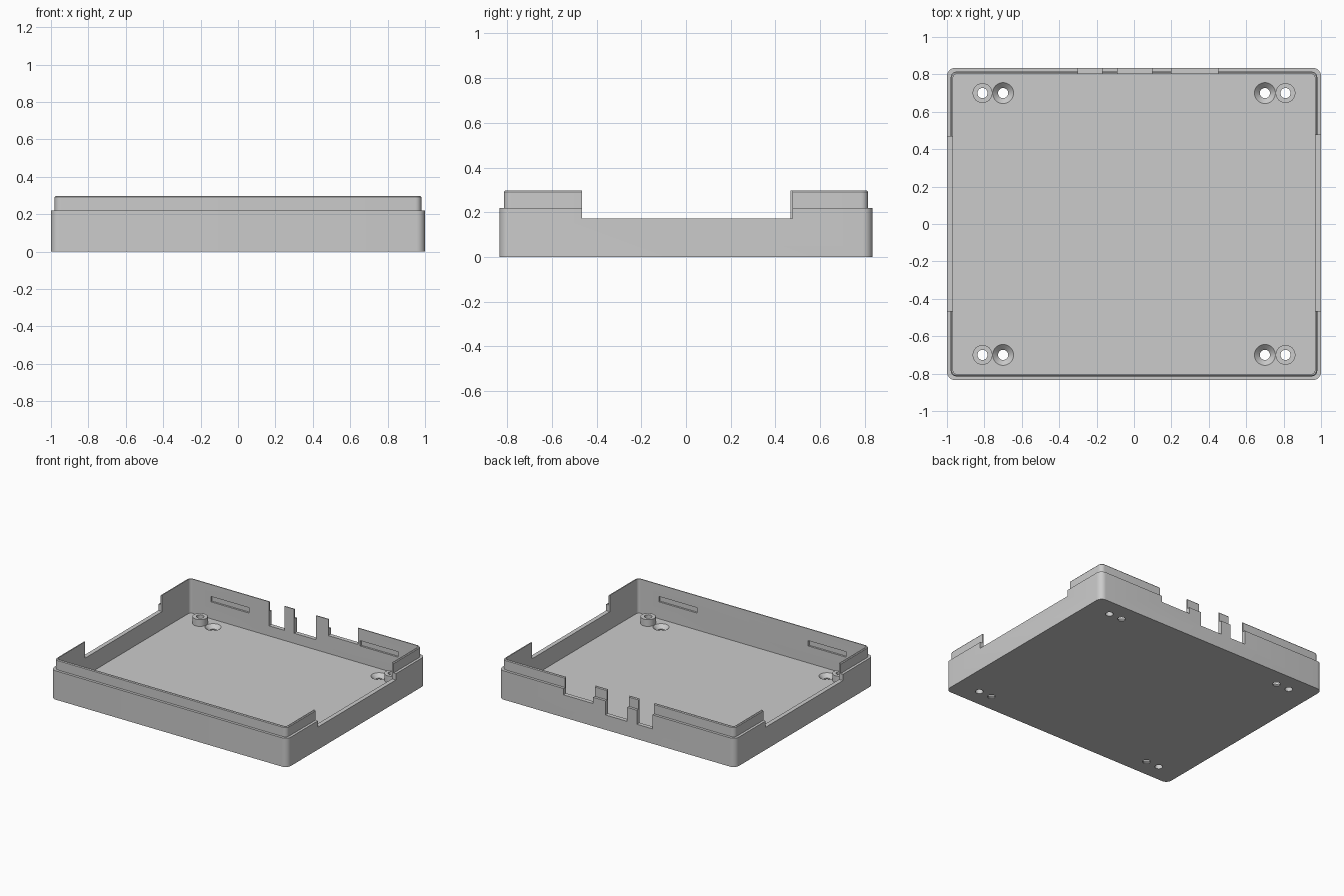
import bpy
import bmesh
from math import cos, sin, pi

cube = bpy.data.objects.get("Cube")
if cube:
    bpy.data.objects.remove(cube, do_unlink=True)

grey = bpy.data.materials.new("light grey plastic")
grey.use_nodes = True
grey.diffuse_color = (0.6, 0.6, 0.6, 1)
shader = next(n for n in grey.node_tree.nodes if n.type == "BSDF_PRINCIPLED")
shader.inputs["Base Color"].default_value = (0.6, 0.6, 0.6, 1)


def rounded_rect(hx, hy, r, z, steps=8):
    """Ring of points around a rectangle with rounded corners."""
    points = []
    for i, (sx, sy) in enumerate([(1, 1), (-1, 1), (-1, -1), (1, -1)]):
        for k in range(steps + 1):
            a = (i + k / steps) * pi / 2
            points.append((sx * (hx - r) + r * cos(a), sy * (hy - r) + r * sin(a), z))
    return points


def circle(x, y, r, z, sides=32):
    return [(x + r * cos(2 * pi * k / sides), y + r * sin(2 * pi * k / sides), z)
            for k in range(sides)]


def loft(bm, rings, closed=False):
    """Skin successive rings, either capped or joined end to start."""
    loops = [[bm.verts.new(p) for p in ring] for ring in rings]
    pairs = list(zip(loops, loops[1:]))
    if closed:
        pairs.append((loops[-1], loops[0]))
    else:
        bm.faces.new(loops[0][::-1])
        bm.faces.new(loops[-1])
    n = len(loops[0])
    for a, b in pairs:
        for k in range(n):
            bm.faces.new((a[k], a[(k + 1) % n], b[(k + 1) % n], b[k]))


def box(bm, x0, x1, y0, y1, z0, z1):
    loft(bm, [[(x0, y0, z), (x1, y0, z), (x1, y1, z), (x0, y1, z)] for z in (z0, z1)])


def finish(bm, name):
    bmesh.ops.recalc_face_normals(bm, faces=bm.faces)
    mesh = bpy.data.meshes.new(name)
    bm.to_mesh(mesh)
    bm.free()
    mesh.materials.append(grey)
    obj = bpy.data.objects.new(name, mesh)
    bpy.context.collection.objects.link(obj)
    return obj


def select(obj):
    bpy.ops.object.select_all(action="DESELECT")
    obj.select_set(True)
    bpy.context.view_layer.objects.active = obj


FLOOR, SHOULDER, TOP, SILL = 0.036, 0.22, 0.297, 0.172
WALL_Y, INNER_Y = 0.835, 0.803
BOSS_X, SCREW_X, HOLE_Y, HOLE_R = 0.81, 0.70, 0.70, 0.027
corners = [(sx, sy) for sx in (-1, 1) for sy in (-1, 1)]

# Tray: floor, outer wall, stepped thin lip and hollow inside
bm = bmesh.new()
loft(bm, [
    rounded_rect(1, WALL_Y, 0.045, 0),
    rounded_rect(1, WALL_Y, 0.045, SHOULDER),
    rounded_rect(0.98, 0.815, 0.032, SHOULDER),
    rounded_rect(0.98, 0.815, 0.032, TOP - 0.006),
    rounded_rect(0.975, 0.81, 0.028, TOP),
    rounded_rect(0.967, INNER_Y, 0.022, TOP),
    rounded_rect(0.967, INNER_Y, 0.022, FLOOR),
])
tray = finish(bm, "tray")

# Cutters: side cutaways, rear ports, latch slots, screw holes
bm = bmesh.new()
box(bm, -1.1, -0.9, -0.465, 0.467, SILL, 0.5)
box(bm, 0.9, 1.1, -0.465, 0.477, SILL, 0.5)
for x0, x1, z in [(-0.30, -0.17, 0.113), (-0.088, 0.095, 0.113), (0.20, 0.45, SILL)]:
    box(bm, x0, x1, 0.75, 0.9, z, 0.5)
for sx, sy in corners:
    xs = sorted((sx * 0.47, sx * 0.79))
    ys = sorted((sy * 0.75, sy * 0.817))
    box(bm, *xs, *ys, 0.165, 0.206)
    loft(bm, [circle(sx * BOSS_X, sy * HOLE_Y, HOLE_R, z) for z in (-0.1, 0.1)])
    loft(bm, [circle(sx * SCREW_X, sy * HOLE_Y, r, z) for r, z in
              [(HOLE_R, -0.1), (HOLE_R, 0.008), (0.056, FLOOR), (0.056, 0.1)]])
cutter = finish(bm, "cutter")
cutter.hide_render = True
cut = tray.modifiers.new("cutouts", "BOOLEAN")
cut.operation = "DIFFERENCE"
cut.solver = "EXACT"
cut.object = cutter
select(tray)
bpy.ops.object.modifier_apply(modifier=cut.name)
bpy.data.objects.remove(cutter, do_unlink=True)

# Standoff bosses beside the countersunk holes
bm = bmesh.new()
for sx, sy in corners:
    x, y = sx * BOSS_X, sy * HOLE_Y
    loft(bm, [circle(x, y, r, z) for r, z in
              [(0.053, FLOOR), (0.053, 0.088), (HOLE_R, 0.088), (HOLE_R, FLOOR)]], closed=True)
bosses = finish(bm, "standoff_bosses")

for obj in (tray, bosses):
    select(obj)
    bpy.ops.object.shade_smooth_by_angle(angle=pi / 6)
